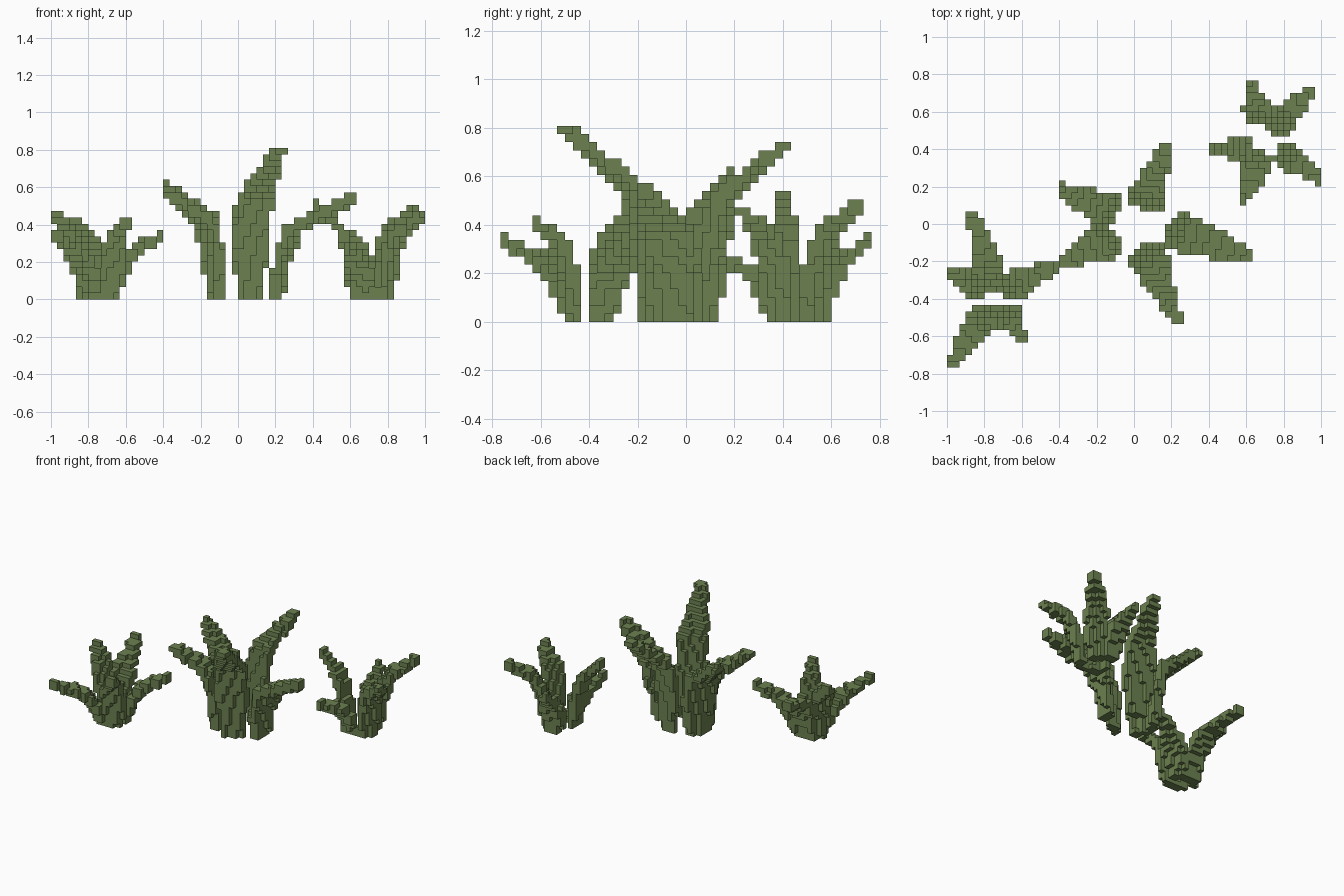
import bpy, bmesh, math
from mathutils import Vector

if "Cube" in bpy.data.objects:
    bpy.data.objects.remove(bpy.data.objects["Cube"])

CELL = Vector((1 / 30, 1 / 30, 0.0337))   # block size

green = bpy.data.materials.new("leaf_green")
green.diffuse_color = (0.15, 0.22, 0.08, 1)
green.use_nodes = True
green.node_tree.nodes["Principled BSDF"].inputs["Base Color"].default_value = green.diffuse_color

# Leaves of each clump: base x, y, height of the bend, tip x, y, z
LEFT = [(-.75, -.35, .31, -.865, .055, .405), (-.81, -.35, .34, -.985, -.245, .445),
        (-.68, -.34, .25, -.425, -.23, .335), (-.78, -.46, .24, -.97, -.75, .335),
        (-.68, -.46, .33, -.605, -.615, .405)]
CENTRE = [(.06, -.14, .55, .225, -.505, .795), (.06, .10, .52, .165, .405, .725),
          (-.12, .05, .44, -.385, .19, .605), (-.12, -.07, .42, -.385, -.21, .565),
          (.205, -.03, .37, .625, -.18, .545)]
RIGHT = [(.675, .56, .23, .61, .76, .34), (.755, .51, .38, .945, .725, .48),
         (.785, .38, .36, .985, .24, .445), (.67, .36, .21, .58, .12, .27),
         (.62, .41, .38, .42, .395, .51)]


def leaf_blocks(width, lean, leaf, thick=0.006):
    """Blocks covered by a tapering blade: steep stalk, bend, outward arch."""
    bx, by, bend, tx, ty, tz = leaf
    base, tip = Vector((bx, by, 0)), Vector((tx, ty, tz))
    out = Vector((tx - bx, ty - by, 0))
    knee = base + out * lean + Vector((0, 0, bend))
    shin = base + out * lean * 0.35 + Vector((0, 0, bend * 0.55))
    pts = [base, shin, knee, tip]
    side = Vector((-out.y, out.x, 0)).normalized()
    total = sum((b - a).length for a, b in zip(pts, pts[1:]))
    run, blocks = 0, set()
    for a, b in zip(pts, pts[1:]):
        seg = b - a
        normal = seg.cross(side).normalized()
        steps = int(seg.length / 0.008) + 2
        for i in range(steps):
            f = i / (steps - 1)
            t = (run + seg.length * f) / total
            # narrow at the base, widest at the bend, thin at the tip
            w = width * min(0.5 + 1.5 * t, 1, 1 - (t - 0.55) * 1.9)
            for j in range(-6, 7):
                for k in (-1, 1):
                    q = a + seg * f + side * (w * j / 6) + normal * (thick * k)
                    x, y, z = (math.floor(q[n] / CELL[n]) for n in range(3))
                    blocks.add((min(max(x, -30), 29), min(max(y, -23), 22),
                                min(max(z, 0), 23)))
        run += seg.length
    return blocks


def block_mesh(name, blocks):
    """Outer skin of a set of blocks."""
    bm = bmesh.new()
    cache = {}

    def vert(c):
        if c not in cache:
            cache[c] = bm.verts.new([c[n] * CELL[n] for n in range(3)])
        return cache[c]

    for c in sorted(blocks):
        for axis in range(3):
            u, v = (axis + 1) % 3, (axis + 2) % 3
            for sign in (0, 1):
                near = list(c)
                near[axis] += 1 if sign else -1
                if tuple(near) in blocks:
                    continue
                ring = []
                for du, dv in ((0, 0), (1, 0), (1, 1), (0, 1)):
                    k = list(c)
                    k[axis] += sign
                    k[u] += du
                    k[v] += dv
                    ring.append(vert(tuple(k)))
                bm.faces.new(ring if sign else ring[::-1])
    me = bpy.data.meshes.new(name)
    bm.to_mesh(me)
    bm.free()
    me.materials.append(green)
    bpy.context.collection.objects.link(bpy.data.objects.new(name, me))


# Three clumps of blocky leaves
for name, leaves, width, lean in (("left_plant", LEFT, .058, .4),
                                  ("centre_plant", CENTRE, .085, .2),
                                  ("right_plant", RIGHT, .055, .36)):
    blocks = set()
    for leaf in leaves:
        blocks |= leaf_blocks(width, lean, leaf)
    block_mesh(name, blocks)
